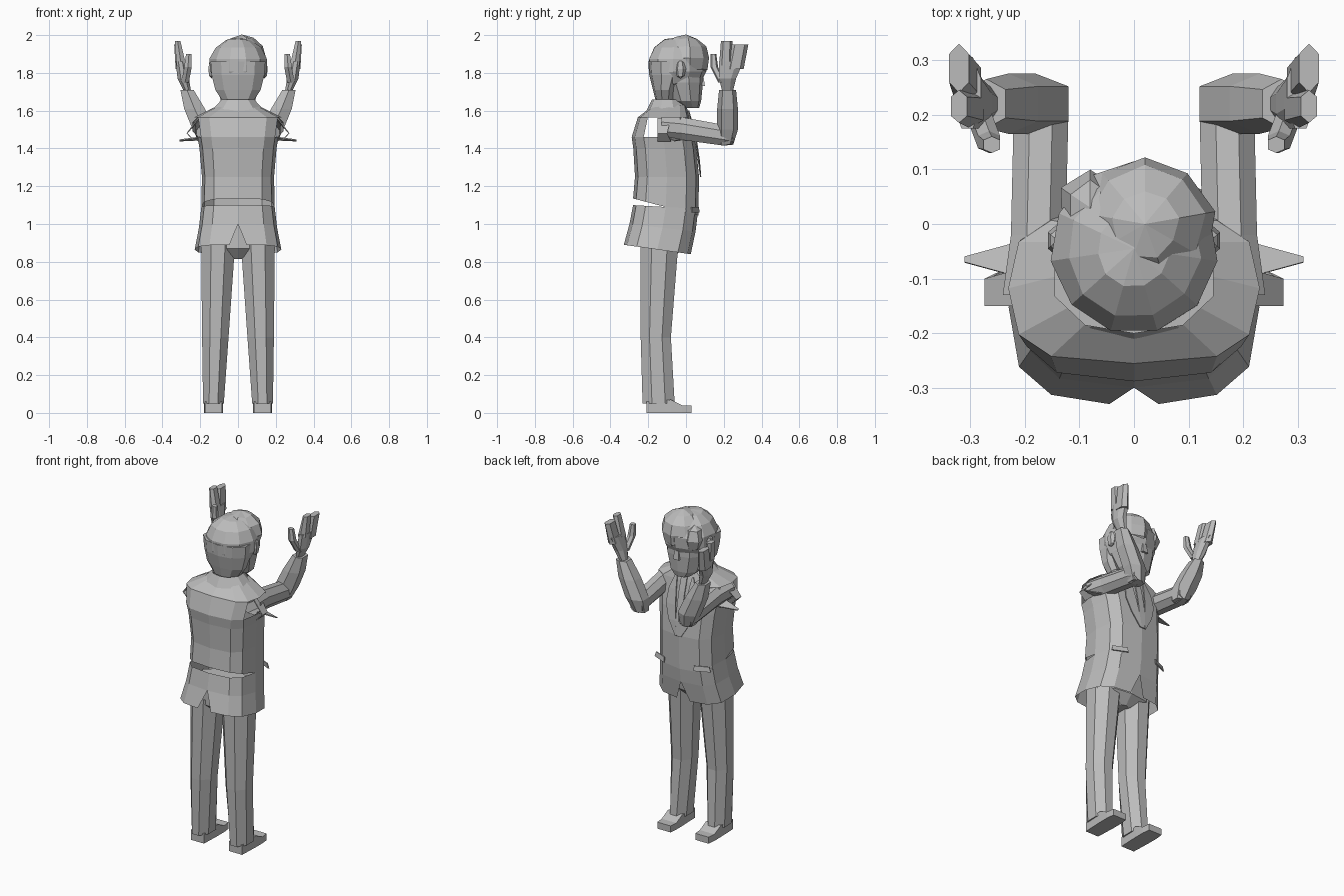
import bpy, bmesh, math, random
from mathutils import Vector

random.seed(4)
if "Cube" in bpy.data.objects:
    bpy.data.objects.remove(bpy.data.objects["Cube"])

colour = (0.5, 0.5, 0.5, 1)
grey = bpy.data.materials.new("plain grey")
grey.use_nodes = True
grey.diffuse_color = colour
grey.node_tree.nodes["Principled BSDF"].inputs["Base Color"].default_value = colour


def finish(name, bm):
    """Turn a bmesh into a named grey object."""
    bmesh.ops.recalc_face_normals(bm, faces=bm.faces)
    mesh = bpy.data.meshes.new(name)
    bm.to_mesh(mesh)
    bm.free()
    mesh.materials.append(grey)
    part = bpy.data.objects.new(name, mesh)
    bpy.context.collection.objects.link(part)
    return part


def bridge(bm, lower, upper, first, last):
    """Join two rings of vertices with quads."""
    for i in range(first, last):
        j = (i + 1) % len(lower)
        bm.faces.new((lower[i], lower[j], upper[j], upper[i]))


def tube(name, joints, sizes, sides=8, mirror=1, along="z", caps=True):
    """Chamfered box tube through the joints; sizes are half extents."""
    bm = bmesh.new()
    rings = []
    stretch = 1 / math.cos(math.pi / sides)
    for joint, (wide, deep) in zip(joints, sizes):
        ring = []
        for i in range(sides):
            angle = math.tau * (i + 0.5) / sides
            u = wide * max(-1, min(1, stretch * math.cos(angle)))
            v = deep * max(-1, min(1, stretch * math.sin(angle)))
            point = Vector(joint) + Vector((u, v, 0) if along == "z" else (u, 0, v))
            point.x *= mirror
            ring.append(bm.verts.new(point))
        rings.append(ring)
    for lower, upper in zip(rings, rings[1:]):
        bridge(bm, lower, upper, 0, sides)
    if caps:
        bm.faces.new(rings[0])
        bm.faces.new(rings[-1])
    return finish(name, bm)


def blob(name, centre, radii, segments, rings, rough=0.0):
    """Faceted ellipsoid with uneven corners."""
    bm = bmesh.new()
    bmesh.ops.create_uvsphere(bm, u_segments=segments, v_segments=rings, radius=1)
    for vert in bm.verts:
        noise = 1 + random.uniform(-rough, rough)
        vert.co = [c + r * p * noise for c, r, p in zip(centre, radii, vert.co)]
    return finish(name, bm)


def plate(name, rail_a, rail_b, mirror=1):
    """Thin strip between two rails."""
    bm = bmesh.new()
    a, b = [[bm.verts.new((mirror * x, y, z)) for x, y, z in rail] for rail in (rail_a, rail_b)]
    bridge(bm, a, b, 0, len(a) - 1)
    part = finish(name, bm)
    solid = part.modifiers.new("thickness", "SOLIDIFY")
    solid.thickness = 0.006
    solid.offset = 0


# Jacket outline rules, by height
def half_width(z):
    return 0.19 + 0.35 * (z - 1.2) ** 2


def back(z):
    return -0.27 - 0.4 * (z - 1.25) ** 2


def front(z):
    return 0.07 - 0.4 * (z - 1.2) ** 2


def level(z, slope=0, vent=0):
    return z, half_width(z), back(z), front(z), slope, vent


def jacket(name, levels, keep):
    """Squarish rings, open at the spine and front wherever a vent is given."""
    bm = bmesh.new()
    rings = []
    for z, wide, rear, fore, slope, vent in levels:
        half = []
        for i in range(7):
            angle = math.pi * (i / 6 - 0.5)
            depth = math.copysign(abs(math.sin(angle)) ** 0.7, angle)
            x = max(vent, wide * abs(math.cos(angle)) ** 0.6)
            half.append((x, (rear + fore + (fore - rear) * depth) / 2, z + slope * depth))
        outline = half + [(-x, y, z) for x, y, z in reversed(half)]
        rings.append([bm.verts.new(point) for point in outline])
    for row, (lower, upper) in enumerate(zip(rings, rings[1:])):
        for i in range(13):
            if keep(row, min(i, 12 - i)):
                bridge(bm, lower, upper, i, i + 1)
    bmesh.ops.remove_doubles(bm, verts=bm.verts, dist=0.001)
    finish(name, bm)


# Jacket: armholes and the seam behind the waist stay open
shoulders = (1.565, 0.23, -0.255, 0.02, 0, 0)
neckline = (1.63, 0.1, -0.17, 0, 0, 0)
jacket("jacket_body",
       [level(1.09, -0.045), level(1.25), level(1.4), level(1.46), shoulders, neckline],
       lambda row, column: row != 3 or column not in (2, 3))
jacket("jacket_skirt",
       [level(0.865, -0.025, 0.045), level(0.98, -0.02), level(1.09, -0.01)],
       lambda row, column: row > 0 or column < 6)
tube("collar", [(0, -0.1, 1.6), (0, -0.1, 1.66)], [(0.14, 0.11), (0.085, 0.08)], 10, caps=False)

# Tie and lapels follow the chest
steps = [i / 4 for i in range(5)]


def on_chest(x, t):
    z = 1.25 + 0.35 * t
    return x, front(z) + 0.01 - 0.1 * abs(x), z


plate("tie", [on_chest(-0.02, t) for t in steps], [on_chest(0.02, t) for t in steps])
for side, mirror in (("left", 1), ("right", -1)):
    inner = [on_chest(0.01 + 0.04 * t, t) for t in steps]
    outer = [on_chest(0.02 + 0.04 * t + 0.06 * math.sin(math.pi * t), t) for t in steps]
    plate(side + "_lapel", inner, outer, mirror)

# Trouser seat
tube("trouser_seat", [(0, -0.13, 0.815), (0, -0.13, 0.87), (0, -0.12, 1)],
     [(0.04, 0.06), (0.19, 0.11), (0.18, 0.12)], 10)

# Head
tube("neck", [(0, -0.06, 1.5), (0, -0.06, 1.7)], [(0.06, 0.05), (0.06, 0.07)])
tube("face", [(0, 0.02, 1.615), (0, 0, 1.65), (0, -0.02, 1.75), (0, -0.03, 1.87)],
     [(0.05, 0.05), (0.09, 0.08), (0.12, 0.11), (0.13, 0.12)], 10)
tube("nose", [(0, 0.08, 1.73), (0, 0.08, 1.8)], [(0.02, 0.02), (0.01, 0.01)], 4)
tube("hair_nape", [(0, -0.11, 1.65), (0, -0.11, 1.71), (0, -0.1, 1.79), (0, -0.1, 1.86)],
     [(0.08, 0.05), (0.12, 0.065), (0.14, 0.095), (0.145, 0.1)], 10)
blob("hair_crown", (0, -0.045, 1.84), (0.155, 0.16, 0.15), 11, 7, 0.03)
blob("hair_fringe", (0.02, 0, 1.88), (0.125, 0.125, 0.12), 9, 6, 0.05)
blob("hair_side_lock", (-0.08, 0.03, 1.86), (0.06, 0.07, 0.08), 6, 4, 0.05)

# Paired limbs
shoulder = (0.18, -0.13, 1.515)
elbow = (0.16, 0.21, 1.42)
wrist = (0.27, 0.22, 1.71)
knuckles = (0.305, 0.24, 1.86)

for side, mirror in (("left", 1), ("right", -1)):
    def limb(part, joints, sizes, sides=8, along="z", caps=True):
        tube(side + part, joints, sizes, sides, mirror, along, caps)

    limb("_trouser_leg", [(0.13, -0.145, 0.05), (0.12, -0.16, 0.4), (0.105, -0.14, 0.9)],
         [(0.055, 0.085), (0.07, 0.08), (0.09, 0.1)])
    limb("_shoe", [(0.13, -0.21, 0.03), (0.13, -0.08, 0.035), (0.13, -0.02, 0.02), (0.13, 0.03, 0.02)],
         [(0.045, 0.03), (0.05, 0.035), (0.05, 0.02), (0.045, 0.02)], 4, "y")

    # Raised sleeve, open at the shoulder
    limb("_upper_sleeve", [shoulder, (0.175, -0.02, 1.505), (0.17, 0.2, 1.47), (0.165, 0.25, 1.45)],
         [(0.06, 0.06), (0.05, 0.06), (0.05, 0.055), (0.04, 0.03)], along="y", caps=False)
    limb("_lower_sleeve", [elbow, (0.18, 0.22, 1.5), (0.23, 0.22, 1.61), wrist],
         [(0.04, 0.04), (0.06, 0.055), (0.055, 0.055), (0.035, 0.045)], 6)

    # Hand with spread thumb, index finger and joined fingers
    limb("_palm", [wrist, (0.29, 0.22, 1.77), knuckles],
         [(0.02, 0.03), (0.03, 0.045), (0.025, 0.065)])
    limb("_thumb", [(0.28, 0.19, 1.75), (0.265, 0.15, 1.83), (0.26, 0.145, 1.9)],
         [(0.02, 0.02), (0.02, 0.02), (0.015, 0.015)], 6)
    limb("_index_finger", [(0.3, 0.21, 1.84), (0.32, 0.215, 1.97)], [(0.025, 0.035), (0.015, 0.03)], 6)
    limb("_fingers", [(0.305, 0.26, 1.82), (0.32, 0.285, 1.95)], [(0.025, 0.045), (0.018, 0.045)], 6)

    # Pulled seams at the shoulder, pocket flap and ear
    plate(side + "_shoulder_point", [(0.2, -0.1, 1.46), (0.31, -0.07, 1.445)],
          [(0.2, -0.03, 1.445), (0.31, -0.06, 1.44)], mirror)
    plate(side + "_shoulder_flap", [(0.2, -0.08, 1.56), (0.27, -0.1, 1.48), (0.23, -0.08, 1.44)],
          [(0.21, -0.15, 1.56), (0.27, -0.15, 1.48), (0.23, -0.15, 1.44)], mirror)
    plate(side + "_pocket_flap", [(0.1, 0.065, 1.09), (0.18, 0.03, 1.09)],
          [(0.1, 0.07, 1.06), (0.19, 0.03, 1.06)], mirror)
    blob(side + "_ear", (mirror * 0.14, -0.03, 1.82), (0.02, 0.03, 0.05), 6, 4)
